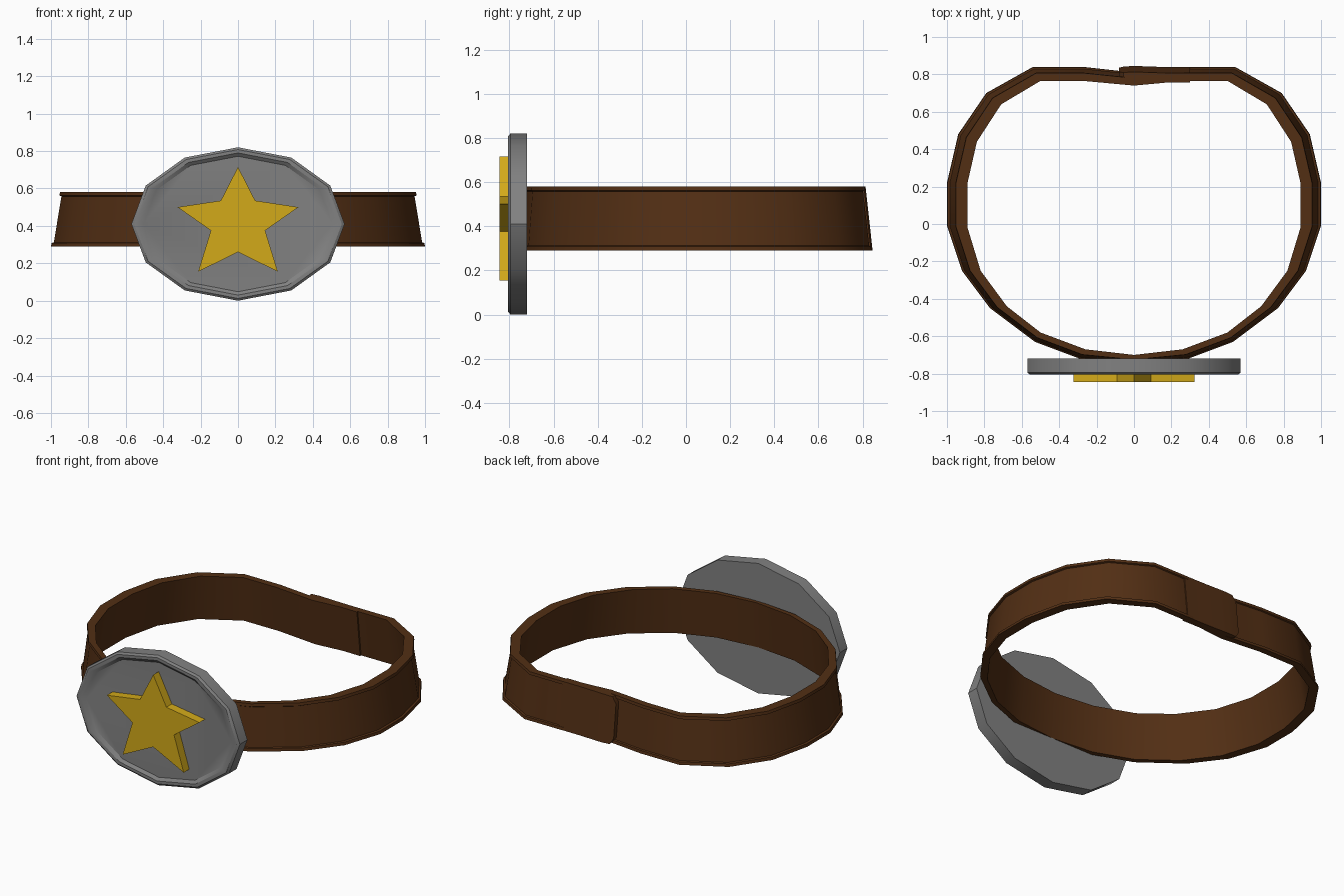
import bpy, math

if "Cube" in bpy.data.objects:
    bpy.data.objects.remove(bpy.data.objects["Cube"])


def material(name, rgb):
    m = bpy.data.materials.new(name)
    m.diffuse_color = (*rgb, 1)
    m.use_nodes = True
    m.node_tree.nodes["Principled BSDF"].inputs["Base Color"].default_value = m.diffuse_color
    return m


def build(name, verts, faces, mat, smooth=True):
    me = bpy.data.meshes.new(name)
    me.from_pydata(verts, [], faces)
    me.materials.append(mat)
    ob = bpy.data.objects.new(name, me)
    bpy.context.collection.objects.link(ob)
    bpy.ops.object.select_all(action='DESELECT')
    ob.select_set(True)
    bpy.context.view_layer.objects.active = ob
    bpy.ops.object.mode_set(mode='EDIT')
    bpy.ops.mesh.select_all(action='SELECT')
    bpy.ops.mesh.normals_make_consistent(inside=False)
    bpy.ops.object.mode_set(mode='OBJECT')
    if smooth:
        bpy.ops.object.shade_smooth_by_angle(angle=math.radians(35))
    return ob


def bridge(rings, n, closed=False):
    """Quads joining consecutive rings of n points."""
    pairs = rings if closed else rings - 1
    return [(r * n + i, r * n + (i + 1) % n,
             (r + 1) % rings * n + (i + 1) % n, (r + 1) % rings * n + i)
            for r in range(pairs) for i in range(n)]


leather = material("leather", (0.085, 0.028, 0.007))
metal = material("metal", (0.22, 0.22, 0.22))
gold = material("gold", (0.65, 0.40, 0.01))

# Belt strap: half outlines seen from above, front to back, mirrored in x
inner = [(0, -.70), (.26, -.67), (.50, -.58), (.68, -.44), (.82, -.25), (.89, -.02),
         (.89, .22), (.84, .44), (.71, .64), (.50, .765), (.27, .765), (0, .74)]
outer = [(0, -.745), (.29, -.72), (.53, -.63), (.77, -.45), (.92, -.25), (1, -.01),
         (1, .22), (.94, .48), (.79, .70), (.54, .84), (.27, .84), (0, .81)]
mirror = lambda pts: pts + [(-x, y) for x, y in pts[-2:0:-1]]
inner, outer = mirror(inner), mirror(outer)
# Cross-section: (blend from inner to outer outline, height), with edge lips
section = [(0, .58), (.56, .58), (.59, .562), (.49, .558),
           (.86, .312), (.97, .308), (1, .29), (.45, .29)]
verts = [(a + (c - a) * t, b + (d - b) * t, z)
         for (a, b), (c, d) in zip(inner, outer) for t, z in section]
build("belt_strap", verts, bridge(len(inner), len(section), True), leather)

# Overlapping strap end at the back, with clipped corners
stations = [(.30, .838, .29, .58), (.14, .840, .29, .58), (0, .845, .29, .58),
            (-.055, .842, .292, .578), (-.08, .84, .33, .54)]
lean = lambda y, z: y - (z - .29) * .11
verts = []
for x, y, lo, hi in stations:
    verts += [(x, lean(y, lo), lo), (x, lean(y, hi), hi),
              (x, lean(y - .05, hi), hi), (x, lean(y - .05, lo), lo)]
faces = bridge(len(stations), 4) + [(0, 1, 2, 3), tuple(range(16, 20))]
build("strap_end", verts, faces, leather)

# Twelve-sided oval buckle with a raised rim and recessed face
rings = [(.57, .41, -.72), (.57, .41, -.795), (.555, .398, -.805),
         (.53, .38, -.805), (.505, .362, -.79)]
verts = [(a * math.sin(math.tau * i / 12), y, .41 + b * math.cos(math.tau * i / 12))
         for a, b, y in rings for i in range(12)]
faces = bridge(len(rings), 12) + [tuple(range(12)), tuple(range(48, 60))]
build("buckle_plate", verts, faces, metal)

# Five-pointed star on the buckle
half = [(0, .715), (.092, .535), (.323, .50), (.145, .375), (.213, .155), (0, .26)]
star = mirror(half)
verts = [(x, y, z) for y in (-.78, -.845) for x, z in star]
faces = bridge(2, 10) + [tuple(range(10)), tuple(range(10, 20))]
build("buckle_star", verts, faces, gold, smooth=False)
